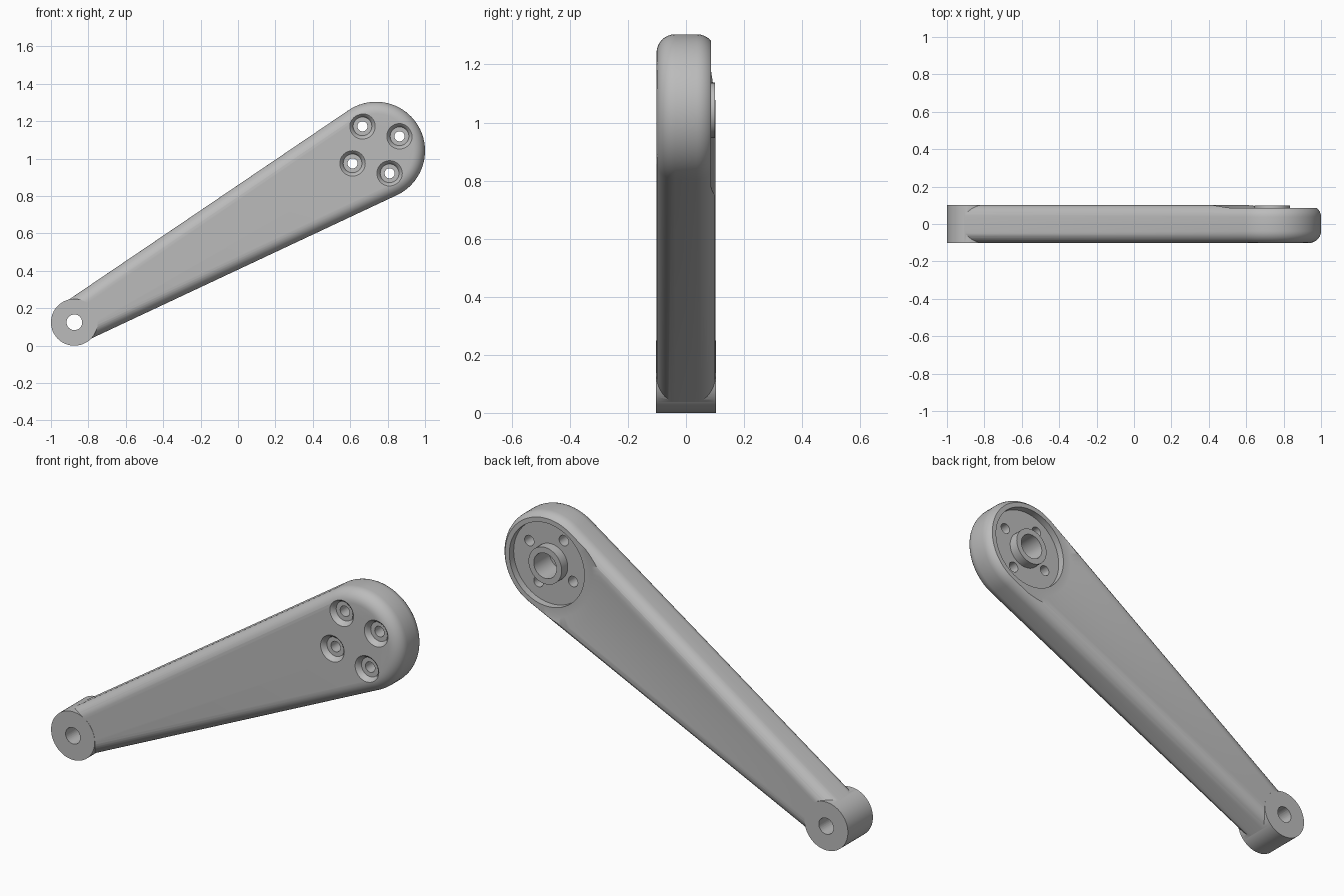
import bpy, bmesh
from math import acos, atan2, cos, sin, pi, radians, hypot

cube = bpy.data.objects.get("Cube")
if cube:
    bpy.data.objects.remove(cube, do_unlink=True)

SMALL, BIG = (-0.875, 0.125), (0.738, 1.042)   # (x, z) of the two ends
R_SMALL, R_BIG = 0.117, 0.262
HALF, FILLET = 0.1015, 0.064

gray = bpy.data.materials.new("plain gray")
gray.use_nodes = True
gray.diffuse_color = (0.5, 0.5, 0.5, 1)
gray.node_tree.nodes["Principled BSDF"].inputs["Base Color"].default_value = (0.5, 0.5, 0.5, 1)

dx, dz = BIG[0] - SMALL[0], BIG[1] - SMALL[1]
length, tilt = hypot(dx, dz), atan2(dz, dx)


def make_object(name, bm):
    bmesh.ops.recalc_face_normals(bm, faces=bm.faces)
    mesh = bpy.data.meshes.new(name)
    bm.to_mesh(mesh)
    bm.free()
    mesh.materials.append(gray)
    obj = bpy.data.objects.new(name, mesh)
    bpy.context.collection.objects.link(obj)
    return obj


def lathe(name, profile, center, steps=64):
    """Revolve (radius, y) points around a y-parallel axis through center."""
    bm = bmesh.new()
    verts = [bm.verts.new((center[0] + r, y, center[1])) for r, y in profile]
    edges = [bm.edges.new(pair) for pair in zip(verts, verts[1:])]
    bmesh.ops.spin(bm, geom=verts + edges, cent=(center[0], 0, center[1]),
                   axis=(0, 1, 0), angle=2 * pi, steps=steps)
    bmesh.ops.remove_doubles(bm, verts=bm.verts, dist=1e-5)
    return make_object(name, bm)


def outline(inset, n=40):
    """Two end arcs joined by their common tangents, shrunk by inset."""
    phi = acos(-(R_BIG - R_SMALL) / length)
    points = []
    for (cx, cz), r, a0, a1 in ((BIG, R_BIG, -phi, phi), (SMALL, R_SMALL, phi, 2 * pi - phi)):
        for i in range(n + 1):
            a = tilt + a0 + (a1 - a0) * i / n
            points.append((cx + (r - inset) * cos(a), cz + (r - inset) * sin(a)))
    return points


def boolean(target, tool, operation):
    mod = target.modifiers.new(operation.lower(), "BOOLEAN")
    mod.operation, mod.solver, mod.object = operation, "EXACT", tool
    bpy.context.view_layer.objects.active = target
    bpy.ops.object.modifier_apply(modifier=mod.name)
    bpy.data.objects.remove(tool, do_unlink=True)


# Tapered arm with rounded edges
STEPS = 8
quarter = [(FILLET * (1 - cos(t)), HALF - FILLET + FILLET * sin(t))
           for t in (pi / 2 * i / STEPS for i in range(STEPS + 1))]
section = [(inset, -y) for inset, y in reversed(quarter)] + quarter
bm = bmesh.new()
rings = [[bm.verts.new((x, y, z)) for x, z in outline(inset)] for inset, y in section]
for low, high in zip(rings, rings[1:]):
    for i in range(len(low)):
        j = (i + 1) % len(low)
        bm.faces.new((low[i], low[j], high[j], high[i]))
bm.faces.new(rings[0])
bm.faces.new(rings[-1])
arm = make_object("lever_arm", bm)

# Pivot barrel at the small end, with its through hole
boolean(arm, lathe("pivot_barrel", [(0, -0.1025), (0.125, -0.1025), (0.125, 0.1025), (0, 0.1025)],
                   SMALL), "UNION")
boolean(arm, lathe("pivot_hole", [(0, -0.2), (0.042, -0.2), (0.042, 0.2), (0, 0.2)], SMALL, 32),
        "DIFFERENCE")

# Rear hub: blind bore, raised collar, round pocket, lowered rim
hub = [(0, -0.03), (0.065, -0.03), (0.065, 0.1), (0.095, 0.1), (0.095, 0.05), (0.215, 0.05),
       (0.215, 0.086), (0.262, 0.086), (0.338, 0.106), (0.338, 0.2), (0, 0.2)]
boolean(arm, lathe("hub_pocket", hub, BIG, 80), "DIFFERENCE")

# Four bolt holes with flared seats on the front
seat = [(0, -0.2), (0.068, -0.2), (0.068, -HALF), (0.058, -0.093), (0.05, -0.075),
        (0.027, -0.075), (0.027, 0.08), (0, 0.08)]
for k in range(4):
    a = radians(30 + 90 * k)
    spot = (BIG[0] + 0.145 * cos(a), BIG[1] + 0.005 + 0.145 * sin(a))
    boolean(arm, lathe("bolt_hole", seat, spot, 32), "DIFFERENCE")

# Smooth shading with sharp machined edges
bpy.ops.object.select_all(action="DESELECT")
arm.select_set(True)
bpy.context.view_layer.objects.active = arm
bpy.ops.object.shade_smooth_by_angle(angle=radians(30))
